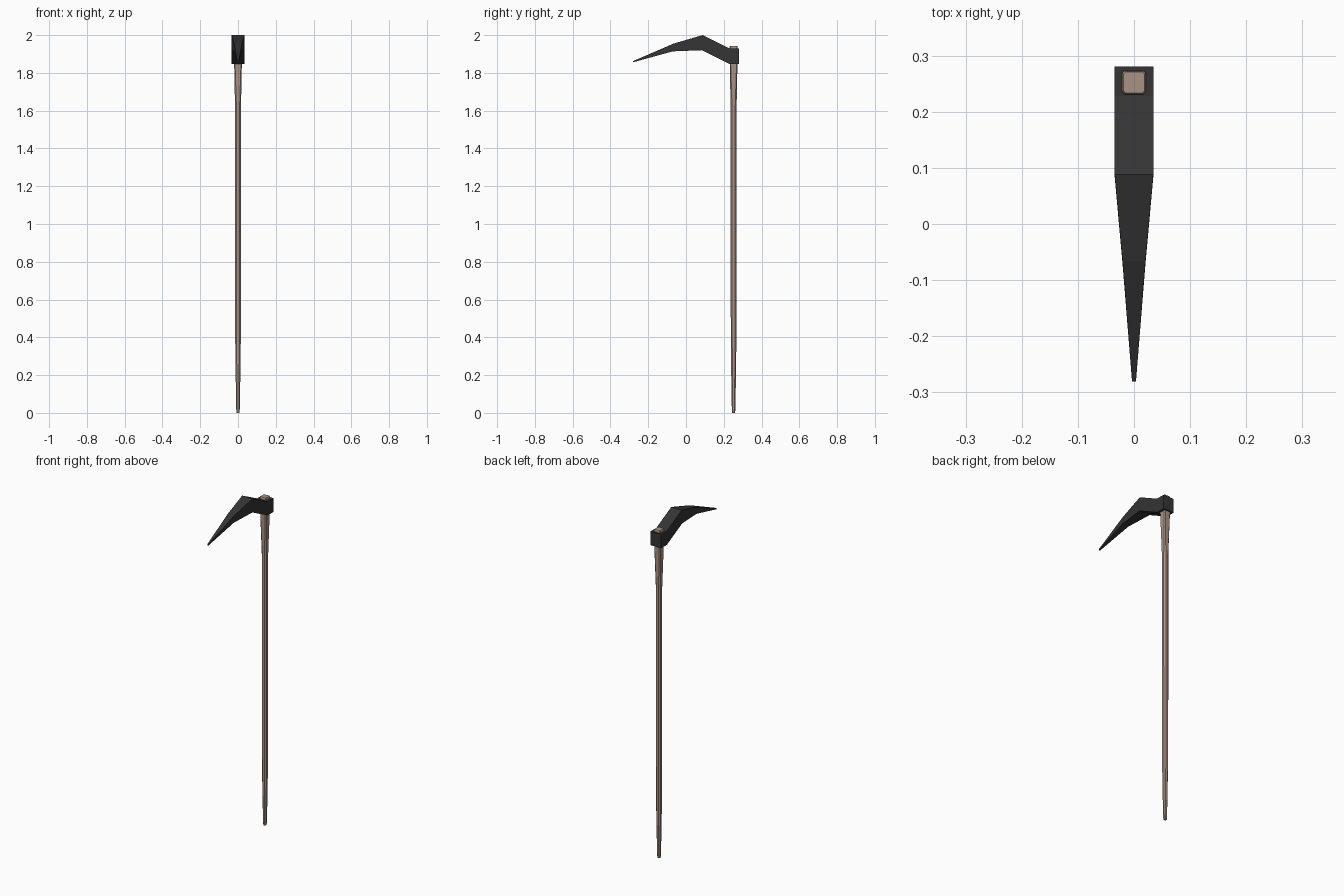
import bpy, bmesh

if "Cube" in bpy.data.objects:
    bpy.data.objects.remove(bpy.data.objects["Cube"])

def material(name, color):
    m = bpy.data.materials.new(name)
    m.diffuse_color = (*color, 1)
    m.use_nodes = True
    m.node_tree.nodes["Principled BSDF"].inputs["Base Color"].default_value = m.diffuse_color
    return m

def loft(name, rings, mat):
    """Skin a list of equal-length point rings and cap both ends."""
    bm = bmesh.new()
    loops = [[bm.verts.new(p) for p in ring] for ring in rings]
    n = len(loops[0])
    for a, b in zip(loops, loops[1:]):
        for i in range(n):
            j = (i + 1) % n
            bm.faces.new((a[i], a[j], b[j], b[i]))
    bm.faces.new(loops[0][::-1])
    bm.faces.new(loops[-1])
    bmesh.ops.recalc_face_normals(bm, faces=bm.faces[:])
    me = bpy.data.meshes.new(name)
    bm.to_mesh(me)
    bm.free()
    ob = bpy.data.objects.new(name, me)
    bpy.context.collection.objects.link(ob)
    me.materials.append(mat)
    return ob

wood = material("wood", (0.40, 0.29, 0.23))
iron = material("iron", (0.035, 0.035, 0.035))

# Handle: square section with chamfered corners, tapering at the foot
HY = 0.252
def section(z, r, chamfer):
    k = r * (1 - chamfer)
    pts = [(r, -k), (r, k), (k, r), (-k, r), (-r, k), (-r, -k), (-k, -r), (k, -r)]
    return [(x, HY + y, z) for x, y in pts]

handle_stations = [  # height, half width, chamfer fraction
    (0.0, 0.008, 0.5), (0.02, 0.0095, 0.5), (0.2, 0.0125, 0.5), (0.4, 0.015, 0.5),
    (1.0, 0.0155, 0.5), (1.6, 0.0155, 0.5), (1.83, 0.020, 0.25),
    (1.938, 0.021, 0.2), (1.943, 0.0185, 0.2)]
loft("handle", [section(*s) for s in handle_stations], wood)

# Head: socket block running into an arched, pointed blade
head_stations = [  # top y, top z, bottom y, bottom z, half width
    (0.281, 1.93, 0.281, 1.848, 0.0345),
    (0.228, 1.93, 0.228, 1.848, 0.0345),
    (0.088, 2.0, 0.085, 1.92, 0.0345),
    (-0.066, 1.955, -0.07, 1.914, 0.0205),
    (-0.281, 1.862, -0.281, 1.856, 0.0035)]
loft("pick_head", [[(-w, ty, tz), (w, ty, tz), (w, by, bz), (-w, by, bz)]
                   for ty, tz, by, bz, w in head_stations], iron)
